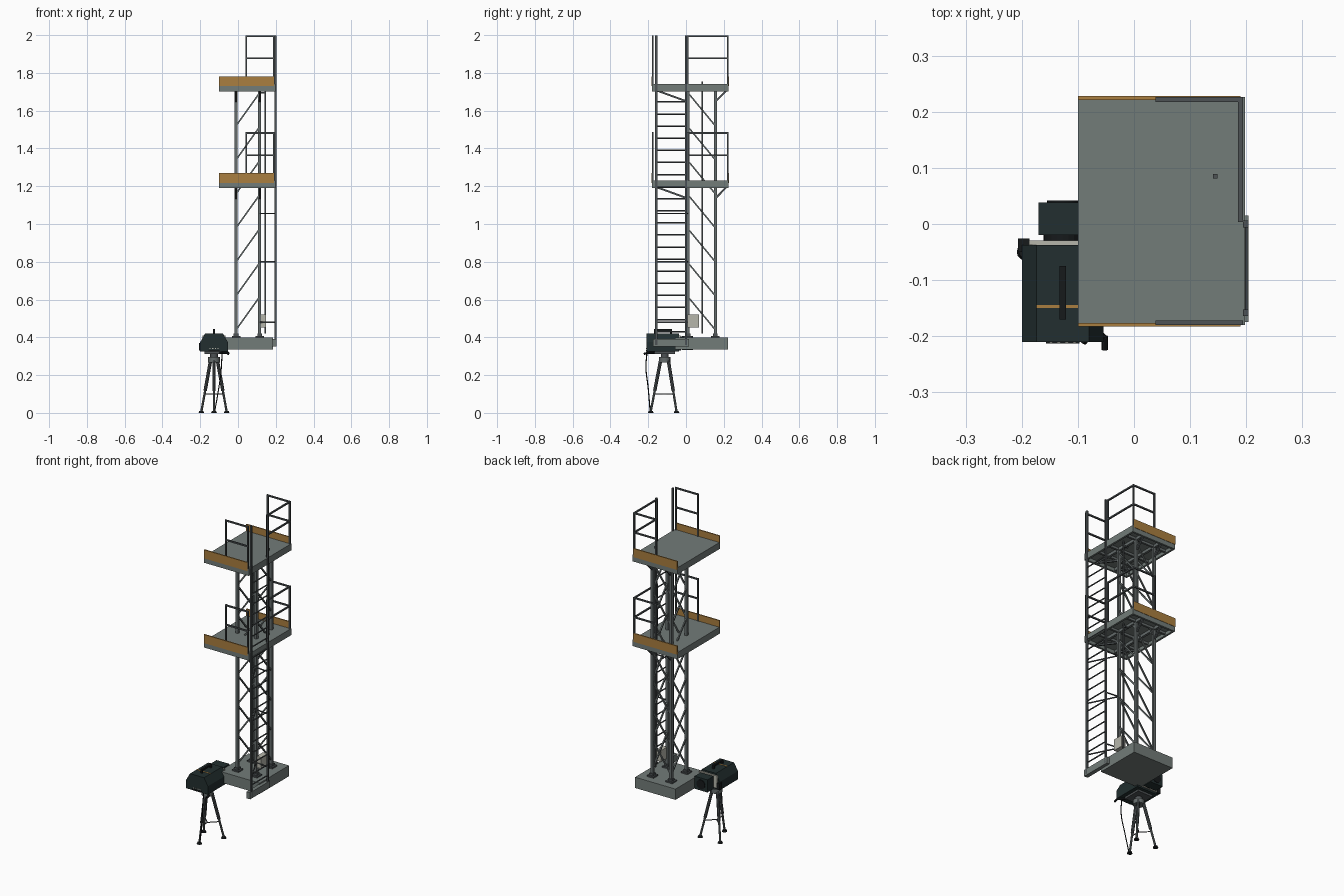
import bpy, bmesh, math
from mathutils import Vector

if "Cube" in bpy.data.objects:
    bpy.data.objects.remove(bpy.data.objects["Cube"])


def mat(name, r, g, b):
    m = bpy.data.materials.new(name)
    m.diffuse_color = (r, g, b, 1)
    m.use_nodes = True
    m.node_tree.nodes["Principled BSDF"].inputs["Base Color"].default_value = m.diffuse_color
    return m


DECK = mat("deck grey", .17, .20, .19)
STEEL = mat("steel grey", .13, .15, .15)
RAIL = mat("dark rail grey", .075, .085, .09)
WOOD = mat("ochre board", .40, .21, .05)
DARK = mat("dark teal", .016, .028, .029)
BLACK = mat("black", .008, .010, .011)
LIGHT = mat("pale grey", .47, .47, .41)


def finish(name, bm, m):
    bmesh.ops.recalc_face_normals(bm, faces=bm.faces)
    me = bpy.data.meshes.new(name)
    bm.to_mesh(me)
    bm.free()
    me.materials.append(m)
    ob = bpy.data.objects.new(name, me)
    bpy.context.collection.objects.link(ob)
    return ob


def add_box(bm, x0, x1, y0, y1, z0, z1):
    vs = bmesh.ops.create_cube(bm, size=1)["verts"]
    for v in vs:
        v.co = Vector(((x0 + x1) / 2 + v.co.x * (x1 - x0), (y0 + y1) / 2 + v.co.y * (y1 - y0),
                       (z0 + z1) / 2 + v.co.z * (z1 - z0)))


def boxes(name, m, *bs):
    bm = bmesh.new()
    for b in bs:
        add_box(bm, *b)
    return finish(name, bm, m)


def rods(name, m, segs, r, sides=8, r2=None):
    """Straight bars between point pairs; sides=4 makes square bars."""
    bm = bmesh.new()
    for a, b in segs:
        a, b = Vector(a), Vector(b)
        d = b - a
        vs = bmesh.ops.create_cone(bm, cap_ends=True, segments=sides, radius1=r,
                                   radius2=r if r2 is None else r2, depth=d.length)["verts"]
        q = d.to_track_quat('Z', 'Y')
        spin = math.pi / 4 if sides == 4 else 0
        for v in vs:
            c, s = math.cos(spin), math.sin(spin)
            p = Vector((v.co.x * c - v.co.y * s, v.co.x * s + v.co.y * c, v.co.z))
            v.co = q @ p + (a + b) / 2
    return finish(name, bm, m)


def smooth(ob):
    for p in ob.data.polygons:
        p.use_smooth = len(p.vertices) == 4
    return ob


PX, PY = (-.01, .115), (.01, .155)
posts = [(x, y) for x in PX for y in PY]

# Base block, post plates and posts
boxes("base_block", DECK, (-.085, .185, -.057, .222, .335, .40))
boxes("post_base_plates", RAIL, *[(x - .022, x + .022, y - .022, y + .022, .40, .408) for x, y in posts],
      *[(x - .013, x + .013, y - .013, y + .013, .408, .42) for x, y in posts])
boxes("tower_posts", STEEL, *[(x - .008, x + .008, y - .008, y + .008, .40, 1.71) for x, y in posts])

# Single diagonal braces on all four tower faces
segs = []
for i in range(7):
    a, b = .44 + i * .18, .44 + i * .18 + .175
    segs += [((PX[0], y, a), (PX[1], y, b)) for y in PY]
    segs += [((x, PY[0], b), (x, PY[1], a)) for x in PX]
rods("tower_braces", STEEL, segs, .0055, 4)

# Two platforms with toe boards, joists, brackets and guard rails
for tag, zt in (("lower", 1.23), ("upper", 1.742)):
    zb = zt - .04
    boxes(tag + "_deck", DECK, (-.1, .198, -.18, .226, zt - .02, zt),
          (-.1, .198, -.18, -.168, zb, zt - .02), (-.1, .198, .214, .226, zb, zt - .02),
          (-.1, -.088, -.168, .214, zb, zt - .02), (.186, .198, -.168, .214, zb, zt - .02))
    boxes(tag + "_joists", STEEL, *[(x - .007, x + .007, -.168, .214, zb + .003, zt - .02) for x in PX],
          *[(-.088, .186, y - .006, y + .006, zb + .006, zt - .02) for y in (-.08, .01, .155)])
    boxes(tag + "_toe_boards", WOOD, (-.1, .19, -.183, -.176, zt - .012, zt + .04),
          (-.1, .19, .221, .228, zt - .012, zt + .04))
    rods(tag + "_knee_brackets", RAIL,
         [((x, PY[0], zb - .055), (x, -.15, zb + .003)) for x in PX] +
         [((x, PY[1], zb - .055), (x, .212, zb + .003)) for x in PX], .007, 4)
    h, mid = zt + .252, zt + .135
    L = []
    for y in (-.176, .222):
        L += [((.043, y, z), (.19, y, z)) for z in (h, mid)]
        L += [((x, y, zt), (x, y, h + .005)) for x in (.043, .19)]
    L += [((.19, .008, z), (.19, .222, z)) for z in (h, mid)]
    L.append(((.19, .008, zt), (.19, .008, h + .005)))
    rods(tag + "_guard_rails", RAIL, L, .006, 4)

# Ladder on the right side
boxes("ladder_stringers", RAIL, *[(.194, .204, y - .006, y + .006, .36, 1.998) for y in (-.158, 0)])
rods("ladder_rungs", RAIL, [((.199, -.158, .43 + i * .064), (.199, 0, .43 + i * .064)) for i in range(20)], .004, 6)
boxes("ladder_foot", DECK, (.18, .204, -.175, .015, .352, .392))
L = []
for z in (.48, .80, 1.055):
    L += [((PX[1], .01, z), (.199, 0, z)), ((PX[1], .01, z), (.199, -.158, z))]
rods("ladder_standoffs", RAIL, L, .004, 4)

# Control box and conduit
boxes("control_box", LIGHT, (.118, .148, .008, .07, .452, .52))
rods("conduit", RAIL, [((.145, .085, .42), (.145, .085, 1.755))], .006, 4)
boxes("conduit_clips", RAIL, *[(.115, .148, .081, .089, z, z + .008) for z in (1.19, 1.69)])

# Instrument housing: chamfered profile run along y
CX = -.127
prof = [(.073, .325), (.073, .375), (.047, .42), (-.047, .42), (-.073, .375), (-.073, .325)]
bm = bmesh.new()
f = bm.faces.new([bm.verts.new((CX + x, -.21, z)) for x, z in prof])
r = bmesh.ops.extrude_face_region(bm, geom=[f])
for v in r["geom"]:
    if isinstance(v, bmesh.types.BMVert):
        v.co.y = -.037
finish("housing", bm, DARK)
boxes("housing_stripe", WOOD, (CX - .047, CX + .047, -.15, -.144, .418, .4215))
boxes("housing_front_dots", LIGHT, *[(CX + i * .014 - .003, CX + i * .014 + .003, -.212, -.209, .338, .344)
                                     for i in (-1.5, -.5, .5, 1.5)])
boxes("housing_front_lip", BLACK, (CX - .03, CX + .03, -.213, -.209, .326, .334))
boxes("housing_back_plate", LIGHT, (CX - .06, CX + .06, -.037, -.029, .335, .41))
boxes("side_bracket", BLACK, (-.207, -.186, -.05, -.026, .33, .37))

# Rear unit with neck and ringed opening
rods("rear_neck", BLACK, [((CX, -.03, .37), (CX, -.018, .37))], .034, 20)
boxes("rear_unit", DARK, (-.17, -.084, -.02, .038, .332, .408))
smooth(rods("rear_ring", BLACK, [((CX, .037, .37), (CX, .042, .37))], .028, 24))
boxes("carry_handle", BLACK, (CX - .006, CX + .006, -.17, -.075, .433, .443),
      (CX - .006, CX + .006, -.17, -.16, .418, .435), (CX - .006, CX + .006, -.085, -.075, .418, .435))

# Tripod head, pan handle, legs, feet and spreader
HY = -.112
boxes("mount_plate", RAIL, (CX - .05, CX + .05, HY - .055, HY + .055, .313, .326))
smooth(rods("tripod_head", STEEL, [((CX, HY, .268), (CX, HY, .295))], .031, 16))
smooth(rods("tripod_neck", RAIL, [((CX, HY, .29), (CX, HY, .315))], .02, 16))
rods("pan_handle", BLACK, [((CX + .03, -.16, .318), (-.052, -.205, .318)), ((-.052, -.2, .318), (-.052, -.224, .312))],
     .006, 8)
feet = [(CX, -.187), (CX - .067, -.05), (CX + .067, -.05)]
tops = [Vector((CX + (x - CX) * .25, HY + (y - HY) * .28, .285)) for x, y in feet]
ends = [Vector((x, y, .006)) for x, y in feet]
rods("tripod_upper_legs", RAIL, [(a, a.lerp(b, .6)) for a, b in zip(tops, ends)], .009, 8)
rods("tripod_lower_legs", STEEL, [(a.lerp(b, .58), b) for a, b in zip(tops, ends)], .006, 8)
rods("tripod_feet", BLACK, [((x, y, 0), (x, y, .01)) for x, y in feet], .015, 12, .011)
knees = [a.lerp(b, .66) for a, b in zip(tops, ends)]
rods("tripod_spreader", RAIL, [(k, (CX, HY, .1)) for k in knees], .003, 6)

# Hanging cable
cu = bpy.data.curves.new("cable", 'CURVE')
cu.dimensions = '3D'
cu.bevel_depth = .003
cu.bevel_resolution = 1
cu.resolution_u = 5
sp = cu.splines.new('BEZIER')
pts = [(-.085, -.205, .335), (-.088, -.212, .24), (-.102, -.200, .13), (CX + .004, -.190, .01)]
sp.bezier_points.add(len(pts) - 1)
for bp, p in zip(sp.bezier_points, pts):
    bp.co = p
    bp.handle_left_type = bp.handle_right_type = 'AUTO'
cu.materials.append(BLACK)
bpy.context.collection.objects.link(bpy.data.objects.new("cable", cu))
